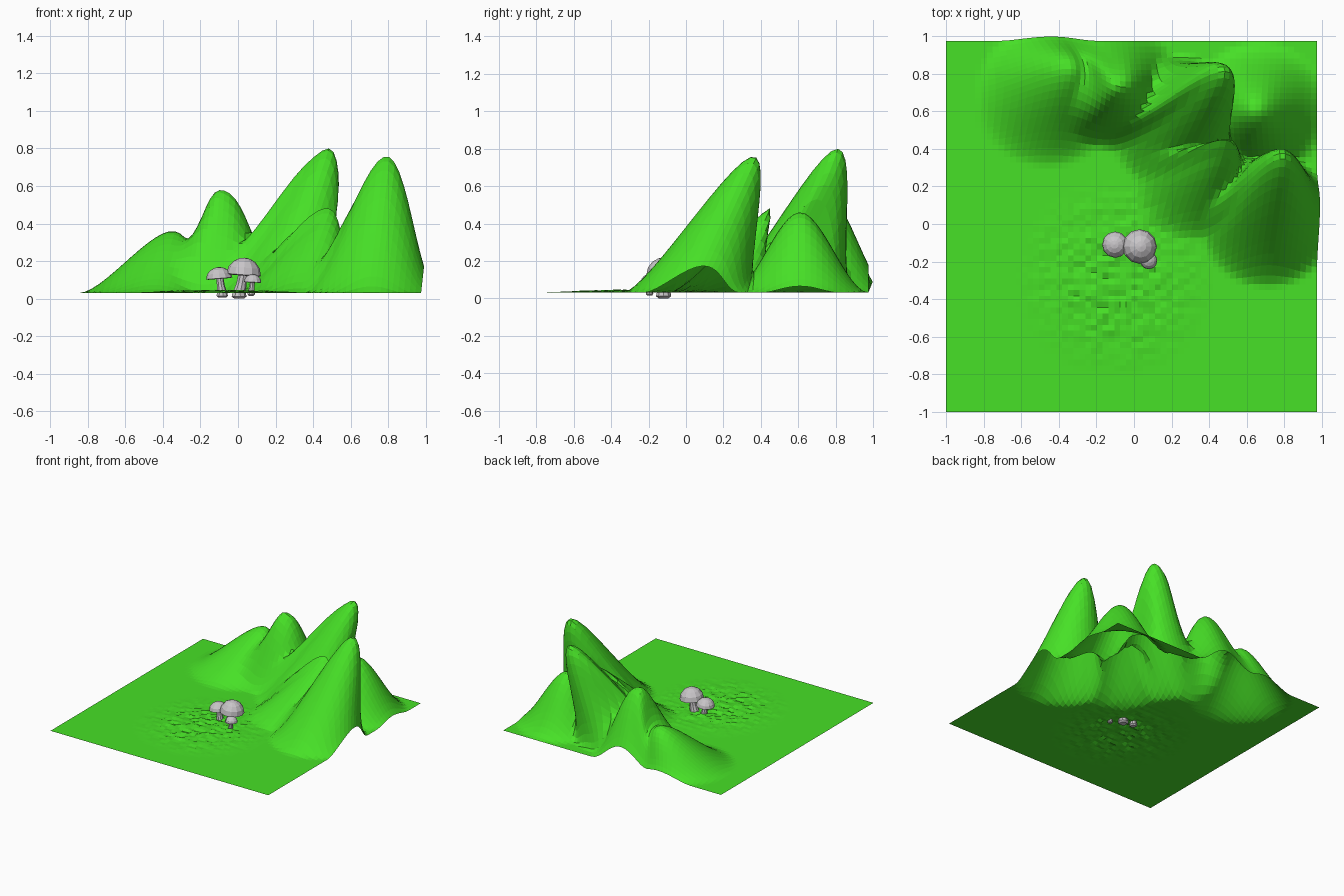
import bpy, bmesh, math, random
from mathutils import Vector, Matrix

if "Cube" in bpy.data.objects:
    bpy.data.objects.remove(bpy.data.objects["Cube"])

random.seed(4)


def material(name, rgb):
    m = bpy.data.materials.new(name)
    m.diffuse_color = (*rgb, 1)
    m.use_nodes = True
    m.node_tree.nodes["Principled BSDF"].inputs["Base Color"].default_value = m.diffuse_color
    return m


GRASS = material("grass green", (0.063, 0.75, 0.02))
GREY = material("mushroom grey", (0.58, 0.56, 0.58))


def finish(bm, name, mat):
    me = bpy.data.meshes.new(name)
    bm.to_mesh(me)
    bm.free()
    me.materials.append(mat)
    ob = bpy.data.objects.new(name, me)
    bpy.context.collection.objects.link(ob)
    return ob


# Terrain: one open sheet, pulled up into leaning hills with a smooth falloff
N, LOW, HIGH, GROUND = 64, -1.0, 0.975, 0.03
bm = bmesh.new()
bmesh.ops.create_grid(bm, x_segments=N, y_segments=N, size=(HIGH - LOW) / 2)
mid = (LOW + HIGH) / 2
bmesh.ops.translate(bm, verts=bm.verts, vec=(mid, mid, GROUND))


def pull(centre, radius, move):
    """Move the sheet near centre, fading out smoothly at radius."""
    c, move = Vector((*centre, GROUND)), Vector(move)
    for v in bm.verts:
        t = 1 - (v.co - c).length / radius
        if t > 0:
            v.co += move * (3 * t * t - 2 * t ** 3)


pull((-0.46, 0.69), 0.39, (0.11, 0.13, 0.33))   # low left hill
pull((-0.10, 0.74), 0.36, (0.03, 0.00, 0.54))   # middle hill
pull((0.67, 0.61), 0.37, (-0.02, 0.00, 0.43))   # back right hill
pull((0.23, 0.54), 0.37, (0.25, 0.27, 0.77))    # tallest leaning peak
pull((0.32, 0.24), 0.33, (0.16, 0.21, 0.43))    # small leaning ridge
pull((0.71, 0.03), 0.37, (0.08, 0.33, 0.73))    # front right peak

# Rough turf around the mushrooms
for v in bm.verts:
    d = math.hypot(v.co.x + 0.1, v.co.y + 0.28)
    if d < 0.52 and v.co.z < GROUND + 0.05:
        v.co.z += random.uniform(0, 0.017) * min(1, (0.52 - d) * 3)
finish(bm, "hilly_ground", GRASS)


def lathe(name, rings, sides, place):
    """Closed round part from (radius, height, x shift) rings."""
    bm = bmesh.new()
    loops = []
    for r, z, sx in rings:
        loops.append([bm.verts.new((sx + r * math.cos(a), r * math.sin(a), z))
                      for a in (2 * math.pi * i / sides for i in range(sides))])
    for lo, hi in zip(loops, loops[1:]):
        for i in range(sides):
            j = (i + 1) % sides
            bm.faces.new((lo[i], lo[j], hi[j], hi[i]))
    bm.faces.new(loops[0][::-1])
    bm.faces.new(loops[-1])
    bmesh.ops.remove_doubles(bm, verts=bm.verts, dist=1e-4)
    bmesh.ops.recalc_face_normals(bm, faces=bm.faces)
    bm.transform(place)
    return finish(bm, name, GREY)


def mushroom(name, x, y, r, top, rim, bottom, lean, tilt):
    # Bent stem with a wide foot
    s = r * 0.36
    h = rim + 0.02 - bottom
    lathe(name + "_stem",
          [(s * 0.8, 0, -lean), (s * 1.25, h * 0.08, -lean), (s * 1.1, h * 0.2, -lean),
           (s * 0.85, h * 0.55, -lean * 0.5), (s * 0.8, h, 0)],
          9, Matrix.Translation((x, y, bottom)))
    # Faceted dome cap, hollowed a little underneath
    k = top - rim
    dome = [(r * math.cos(a), k * math.sin(a), 0)
            for a in (math.radians(d) for d in (0, 25, 50, 72, 88))]
    lathe(name + "_cap", [(r * 0.35, k * 0.18, 0), (r * 0.85, -k * 0.05, 0)] + dome, 12,
          Matrix.Translation((x, y, rim)) @ Matrix.Rotation(tilt, 4, 'Y'))


mushroom("large_mushroom", 0.03, -0.12, 0.092, 0.218, 0.127, 0.0, 0.025, 0.08)
mushroom("medium_mushroom", -0.10, -0.11, 0.070, 0.168, 0.108, 0.005, -0.015, -0.08)
mushroom("small_mushroom", 0.078, -0.195, 0.046, 0.130, 0.088, 0.015, 0.008, 0.05)
